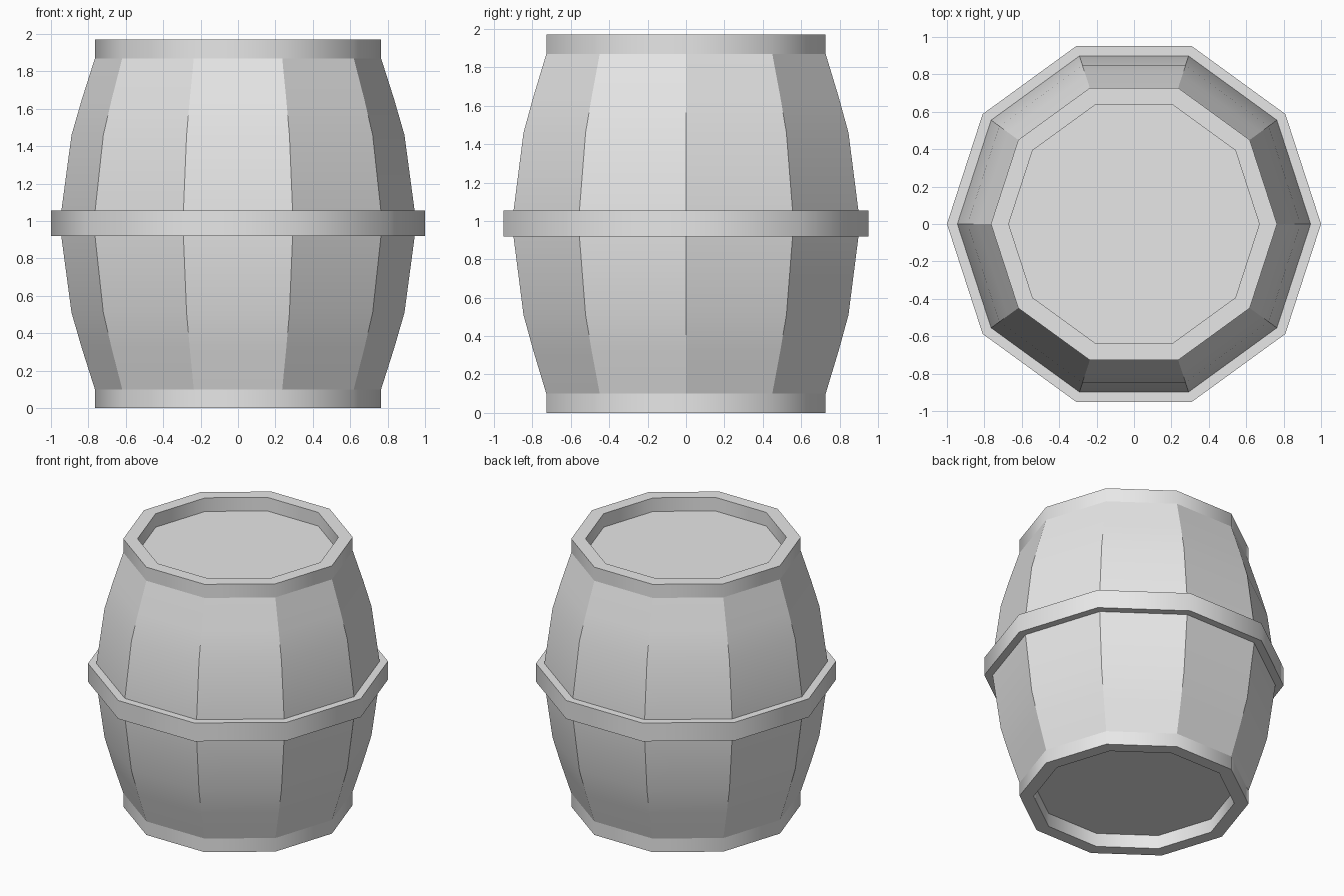
import bpy, bmesh
from math import cos, sin, tau, radians

cube = bpy.data.objects.get("Cube")
if cube:
    bpy.data.objects.remove(cube, do_unlink=True)

SIDES = 10
HEIGHT = 1.97

grey = bpy.data.materials.new("plain grey")
grey.use_nodes = True
grey.diffuse_color = (0.8, 0.8, 0.8, 1)
grey.node_tree.nodes["Principled BSDF"].inputs["Base Color"].default_value = (0.8, 0.8, 0.8, 1)


def lathe(name, profile, closed=False, sharp_staves=False):
    """Turn a (radius, height) profile into a ten-sided solid."""
    bm = bmesh.new()
    rings = [[bm.verts.new((r * cos(tau * i / SIDES), r * sin(tau * i / SIDES), z))
              for i in range(SIDES)] for r, z in profile]
    pairs = list(zip(rings, rings[1:]))
    if closed:
        pairs.append((rings[-1], rings[0]))
    for a, b in pairs:
        for i in range(SIDES):
            j = (i + 1) % SIDES
            bm.faces.new((a[i], a[j], b[j], b[i]))
    if not closed:
        bm.faces.new(rings[0][::-1])
        bm.faces.new(rings[-1])
    bmesh.ops.recalc_face_normals(bm, faces=bm.faces)
    for face in bm.faces:
        face.smooth = True
    for edge in bm.edges:
        upright = abs(edge.verts[0].co.z - edge.verts[1].co.z) > 0.001
        fold = edge.calc_face_angle(0) > radians(50)
        edge.smooth = not (fold or (sharp_staves and upright))
    mesh = bpy.data.meshes.new(name)
    bm.to_mesh(mesh)
    bm.free()
    mesh.materials.append(grey)
    obj = bpy.data.objects.new(name, mesh)
    bpy.context.collection.objects.link(obj)
    return obj


# Bulging staves, mirrored about the middle, with the lids closing both ends
lower = [(0.765, 0.10), (0.835, 0.32), (0.89, 0.51), (0.945, 0.92)]
upper = [(r, HEIGHT - z) for r, z in reversed(lower)]
lathe("staves_and_lids", lower + upper, sharp_staves=True)


# Hoops: raised rims at both ends and a wider one round the middle
def hoop(name, inner, outer, bottom, top):
    lathe(name, [(inner, bottom), (outer, bottom), (outer, top), (inner, top)], closed=True)


hoop("bottom_rim", 0.67, 0.765, 0, 0.10)
hoop("top_rim", 0.67, 0.765, HEIGHT - 0.10, HEIGHT)
hoop("middle_hoop", 0.93, 1.0, 0.92, 1.055)
